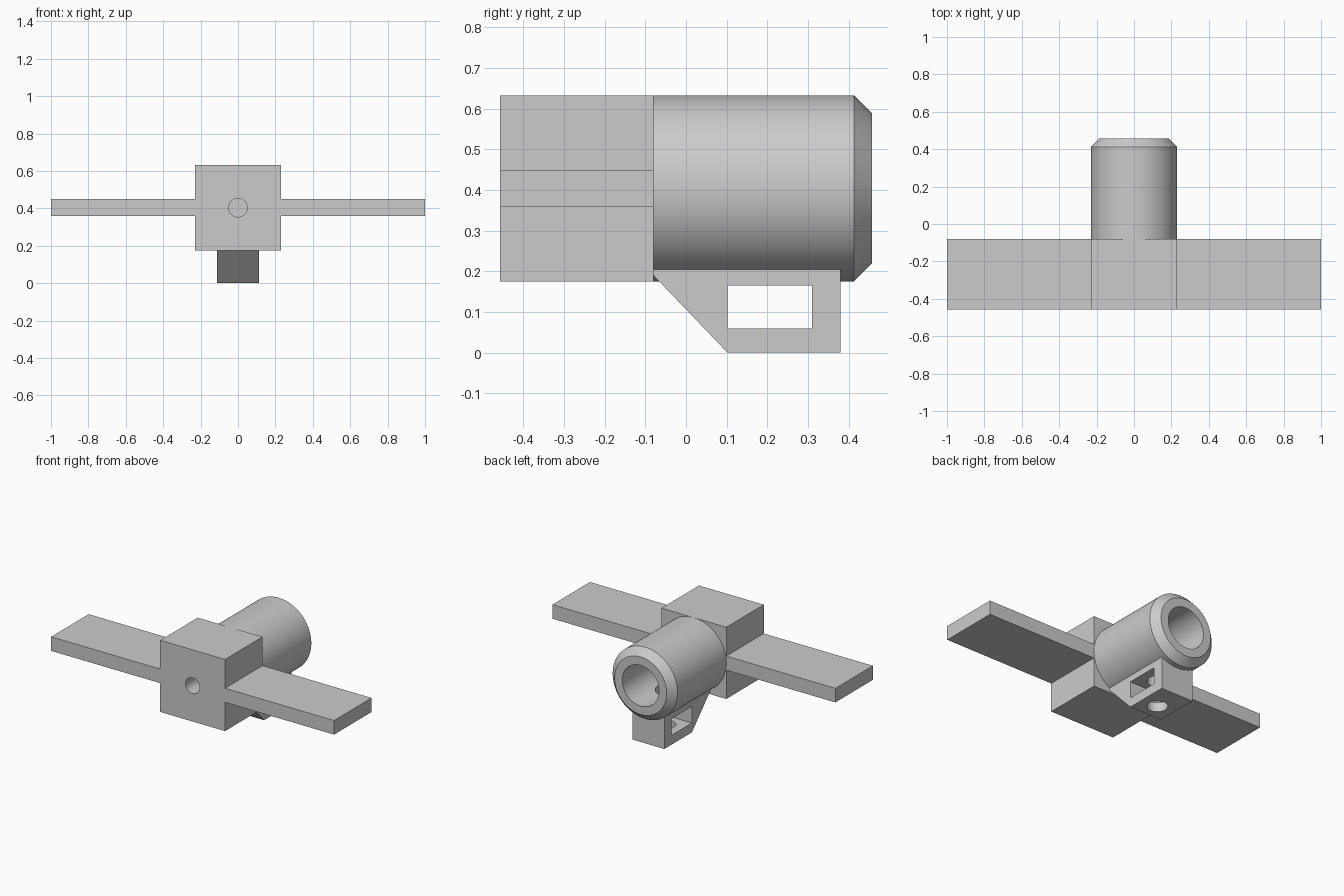
import bpy, bmesh, math
from mathutils import Matrix, Vector

AXIS_Z = 0.404        # height of the barrel axis
R = 0.229             # barrel radius and half the block
BLOCK_BACK = -0.08
FRONT, BACK = -0.458, 0.458

if "Cube" in bpy.data.objects:
    bpy.data.objects.remove(bpy.data.objects["Cube"], do_unlink=True)

grey = bpy.data.materials.new("plain grey")
grey.use_nodes = True
colour = (0.6, 0.6, 0.6, 1)
grey.diffuse_color = colour
grey.node_tree.nodes["Principled BSDF"].inputs["Base Color"].default_value = colour


def finish(bm, name):
    bmesh.ops.recalc_face_normals(bm, faces=bm.faces)
    mesh = bpy.data.meshes.new(name)
    bm.to_mesh(mesh)
    bm.free()
    mesh.materials.append(grey)
    obj = bpy.data.objects.new(name, mesh)
    bpy.context.collection.objects.link(obj)
    return obj


def box(name, low, high):
    low, high = Vector(low), Vector(high)
    bm = bmesh.new()
    bmesh.ops.create_cube(bm, size=1)
    bmesh.ops.scale(bm, vec=high - low, verts=bm.verts)
    bmesh.ops.translate(bm, vec=(low + high) / 2, verts=bm.verts)
    return finish(bm, name)


def rod(name, radius, length, centre, along_y=False):
    bm = bmesh.new()
    turn = Matrix.Rotation(math.pi / 2, 4, "X") if along_y else Matrix()
    bmesh.ops.create_cone(bm, cap_ends=True, segments=48, radius1=radius, radius2=radius,
                          depth=length, matrix=Matrix.Translation(centre) @ turn)
    return finish(bm, name)


def cut(obj, *cutters):
    for cutter in cutters:
        mod = obj.modifiers.new("cut", "BOOLEAN")
        mod.operation, mod.solver, mod.object = "DIFFERENCE", "EXACT", cutter
        cutter.hide_render = True
        cutter.hide_set(True)
    bpy.context.view_layer.update()
    graph = bpy.context.evaluated_depsgraph_get()
    mesh = bpy.data.meshes.new_from_object(obj.evaluated_get(graph))
    obj.modifiers.clear()
    obj.data = mesh


def smooth(obj):
    bpy.ops.object.select_all(action="DESELECT")
    obj.select_set(True)
    bpy.context.view_layer.objects.active = obj
    bpy.ops.object.shade_smooth_by_angle(angle=math.radians(30))


# Square block with a blind hole in the front
block = box("block", (-R, FRONT, AXIS_Z - R), (R, BLOCK_BACK, AXIS_Z + R))
front_hole = rod("front_hole_cutter", 0.05, 0.4, (0, FRONT, AXIS_Z), along_y=True)

# Flat arms on both sides
for side, name in ((1, "left_arm"), (-1, "right_arm")):
    inner, outer = sorted((side * R, side))
    box(name, (inner, FRONT, AXIS_Z - 0.045), (outer, BLOCK_BACK, AXIS_Z + 0.045))

# Hollow barrel with a chamfered end, lathed about its axis
bore, chamfer = 0.13, 0.045
profile = [(0, BLOCK_BACK), (R, BLOCK_BACK), (R, BACK - chamfer), (R - chamfer, BACK),
           (bore, BACK), (bore, BLOCK_BACK + 0.02), (0, BLOCK_BACK + 0.02)]
bm = bmesh.new()
verts = [bm.verts.new((r, y, AXIS_Z)) for r, y in profile]
edges = [bm.edges.new(pair) for pair in zip(verts, verts[1:])]
bmesh.ops.spin(bm, geom=verts + edges, cent=(0, 0, AXIS_Z), axis=(0, 1, 0),
               angle=math.tau, steps=96)
bmesh.ops.remove_doubles(bm, verts=bm.verts, dist=0.0001)
barrel = finish(bm, "barrel")

# Lug under the barrel, with a sloped front
half = 0.113
outline = [(BLOCK_BACK, 0.23), (BLOCK_BACK, 0.19), (0.102, 0), (0.38, 0), (0.38, 0.23)]
bm = bmesh.new()
face = bm.faces.new([bm.verts.new((-half, y, z)) for y, z in outline])
extruded = bmesh.ops.extrude_face_region(bm, geom=[face])["geom"]
bmesh.ops.translate(bm, vec=(2 * half, 0, 0),
                    verts=[v for v in extruded if isinstance(v, bmesh.types.BMVert)])
lug = finish(bm, "lug")

# Window across the lug and a drilled hole up into the bore
window = box("window_cutter", (-0.3, 0.102, 0.06), (0.3, 0.31, 0.165))
drill = rod("drill_cutter", 0.06, 0.5, (0, 0.206, 0.1))

cut(block, front_hole)
cut(barrel, drill)
cut(lug, window, drill)
for part in (block, barrel, lug):
    smooth(part)
for cutter in (front_hole, window, drill):
    bpy.data.objects.remove(cutter, do_unlink=True)
